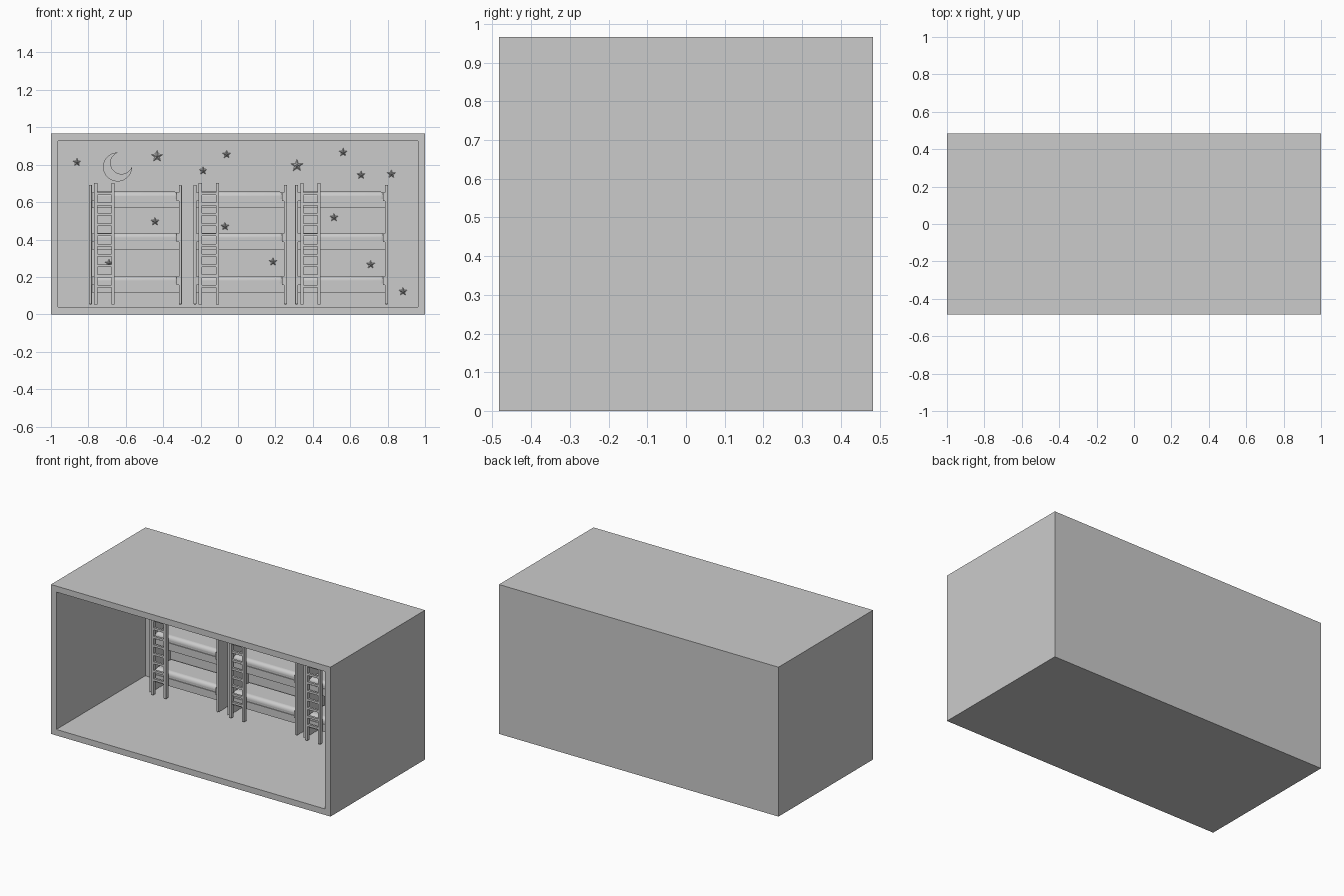
import bpy, bmesh
from math import sin, cos, pi, atan2, hypot

if "Cube" in bpy.data.objects:
    bpy.data.objects.remove(bpy.data.objects["Cube"])

BACK, FLOOR = 0.426, 0.055      # inner back wall y, floor z


def finish(name, bm):
    bmesh.ops.recalc_face_normals(bm, faces=bm.faces)
    me = bpy.data.meshes.new(name)
    bm.to_mesh(me)
    bm.free()
    ob = bpy.data.objects.new(name, me)
    bpy.context.collection.objects.link(ob)
    return ob


def add_box(bm, x0, x1, y0, y1, z0, z1):
    vs = bmesh.ops.create_cube(bm, size=1)["verts"]
    for v in vs:
        v.co.x = x1 if v.co.x > 0 else x0
        v.co.y = y1 if v.co.y > 0 else y0
        v.co.z = z1 if v.co.z > 0 else z0


# Room shell: box with the front face inset and pushed in
bm = bmesh.new()
add_box(bm, -1, 1, -0.483, 0.483, 0, 0.966)
front = min(bm.faces, key=lambda f: f.calc_center_median().y)
bmesh.ops.inset_region(bm, faces=[front], thickness=FLOOR)
new = bmesh.ops.extrude_face_region(bm, geom=[front])["geom"]
for v in [g for g in new if isinstance(g, bmesh.types.BMVert)]:
    v.co.y = BACK
if front.is_valid:
    bmesh.ops.delete(bm, geom=[front], context='FACES')
finish("room_shell", bm)


# Triple bunk beds with ladders
def bunk(x0, x1):
    t = 0.016
    bm = bmesh.new()
    for a in (x0, x1 - t):
        add_box(bm, a, a + t, 0.23, BACK + 0.002, FLOOR - 0.002, 0.692)
    ob = finish("bed_end_panels", bm)
    bev = ob.modifiers.new("edge", 'BEVEL')
    bev.width, bev.segments = 0.004, 2

    frames, mats = bmesh.new(), bmesh.new()
    for top in (0.206, 0.436, 0.656):
        add_box(frames, x0 + t, x1 - t, 0.25, BACK + 0.002, top - 0.088, top - 0.04)
        # small end brackets
        for a in (x0 + t, x1 - t - 0.012):
            add_box(frames, a, a + 0.012, 0.24, 0.256, top - 0.05, top - 0.004)
        add_box(mats, x0 + t, x1 - t, 0.254, BACK - 0.002, top - 0.07, top)
    finish("bed_frames", frames)
    ob = finish("mattresses", mats)
    bev = ob.modifiers.new("round", 'BEVEL')
    bev.width, bev.segments = 0.024, 5
    bpy.context.view_layer.objects.active = ob
    ob.select_set(True)
    bpy.ops.object.shade_smooth_by_angle()
    ob.select_set(False)

    # ladder
    bm = bmesh.new()
    l0, l1 = x0 + 0.028, x0 + 0.137
    for a in (l0, l1 - 0.017):
        add_box(bm, a, a + 0.017, 0.208, 0.23, FLOOR - 0.002, 0.703)
    for i in range(10):
        z = 0.645 - 0.055 * i
        add_box(bm, l0 + 0.01, l1 - 0.01, 0.212, 0.226, z - 0.007, z + 0.007)
    finish("ladder", bm)


for x0, x1 in ((-0.797, -0.30), (-0.238, 0.262), (0.305, 0.802)):
    bunk(x0, x1)


# Faceted stars on the back wall: x, z, radius
stars = [(-.861, .813, .025), (-.433, .845, .036), (-.187, .768, .026), (-.061, .855, .026),
         (.315, .795, .037), (.562, .866, .026), (.658, .745, .026), (.820, .750, .026),
         (-.444, .496, .026), (-.07, .470, .026), (-.69, .273, .026), (.187, .281, .026),
         (.513, .518, .026), (.709, .266, .026), (.882, .122, .026)]
bm = bmesh.new()
for x, z, r in stars:
    ring = []
    for i in range(10):
        q, a = (r if i % 2 == 0 else r * 0.42), pi / 2 + i * pi / 5
        ring.append(bm.verts.new((x + q * cos(a), BACK + 0.001, z + q * sin(a))))
    tip = bm.verts.new((x, BACK - 0.012, z))
    for i in range(10):
        bm.faces.new((ring[i], ring[(i + 1) % 10], tip))
    bm.faces.new(ring)
finish("wall_stars", bm)


# Crescent moon on the back wall: two arcs meeting at the tips
R, r, d = 0.0775, 0.0585, 0.030
a = (R * R - r * r + d * d) / (2 * d)
h = (R * R - a * a) ** 0.5
out, inn, n = atan2(h, a), atan2(h, a - d), 32
prof = [(R * cos(t), R * sin(t)) for t in
        (out + (2 * pi - 2 * out) * i / n for i in range(n + 1))]
prof += [(d + r * cos(t), r * sin(t)) for t in
         (2 * pi - inn - (2 * pi - 2 * inn) * i / n for i in range(1, n))]
c = cos(pi / 4)
bm = bmesh.new()
f = bm.faces.new([bm.verts.new((-.644 + c * (u - v), BACK + 0.001, .788 + c * (u + v))) for u, v in prof])
new = bmesh.ops.extrude_face_region(bm, geom=[f])["geom"]
for v in [g for g in new if isinstance(g, bmesh.types.BMVert)]:
    v.co.y = BACK - 0.01
finish("wall_moon", bm)
